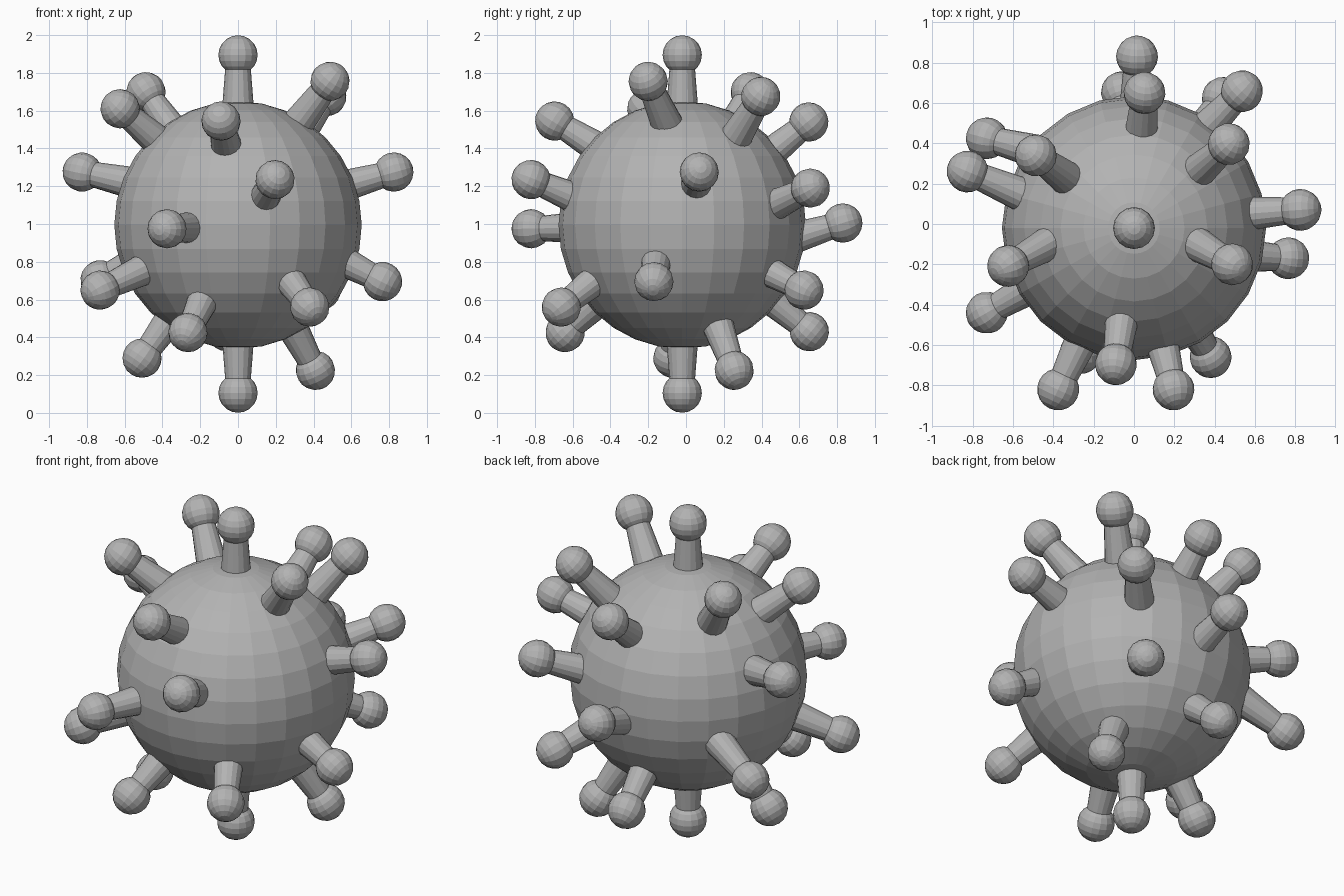
import bpy
import bmesh
from mathutils import Vector, Matrix

if "Cube" in bpy.data.objects:
    bpy.data.objects.remove(bpy.data.objects["Cube"], do_unlink=True)

CENTRE = Vector((0, -0.02, 0.995))
BODY_R, KNOB_R = 0.655, 0.104

grey = bpy.data.materials.new("plain_grey")
grey.use_nodes = True
colour = (0.45, 0.45, 0.45, 1)
grey.diffuse_color = colour
grey.node_tree.nodes["Principled BSDF"].inputs["Base Color"].default_value = colour


def add_object(name, bm):
    mesh = bpy.data.meshes.new(name)
    bm.to_mesh(mesh)
    bm.free()
    mesh.materials.append(grey)
    obj = bpy.data.objects.new(name, mesh)
    bpy.context.collection.objects.link(obj)
    return obj


def add_spike(name, tip, aim):
    """Tapered stalk from inside the body to a round knob, leaning towards aim."""
    tip, aim = Vector(tip), Vector(aim)
    axis = (tip - aim).normalized()
    turn = axis.to_track_quat('Z', 'Y').to_matrix().to_4x4()
    length = 0.33
    bm = bmesh.new()
    bmesh.ops.create_cone(bm, cap_ends=True, segments=16, radius1=0.088, radius2=0.062,
                          depth=length,
                          matrix=Matrix.Translation(tip - axis * length / 2) @ turn)
    bmesh.ops.create_uvsphere(bm, u_segments=16, v_segments=10, radius=KNOB_R,
                              matrix=Matrix.Translation(tip) @ turn)
    add_object(name, bm).location = CENTRE


# Faceted body
bm = bmesh.new()
bmesh.ops.create_uvsphere(bm, u_segments=24, v_segments=16, radius=BODY_R)
add_object("body", bm).location = CENTRE

# Knob centres measured from the body centre, with the point each stalk leans to
O = (0, 0, 0)
spikes = [
    ((0, 0, .9), O),
    ((0, 0, -.89), O),
    ((.487, -.18, .76), (0, .1, .12)),
    ((-.487, .36, .705), O),
    ((-.624, -.188, .615), (0, .16, .08)),
    ((.47, .416, .68), O),
    ((-.09, -.675, .55), (0, 0, .13)),
    ((.825, .09, .28), (0, .03, .05)),
    ((-.825, .28, .28), (0, -.07, .1)),
    ((.196, -.8, .24), (0, 0, -.1)),
    ((-.376, -.8, -.02), O),
    ((.765, -.15, -.3), (0, -.1, .1)),
    ((-.73, .445, -.29), (0, .25, .09)),
    ((-.73, -.42, -.345), O),
    ((.38, -.64, -.435), (0, 0, .08)),
    ((-.265, -.62, -.57), O),
    ((-.508, -.05, -.705), O),
    ((.41, .275, -.77), O),
    ((.052, .67, .545), O),
    ((.535, .678, .195), (-.06, .06, -.1)),
    ((.015, .85, .01), (0, 0, -.25)),
    ((.44, .645, -.345), O),
    ((-.06, .673, -.565), O),
]
for number, (tip, aim) in enumerate(spikes, 1):
    add_spike(f"spike_{number}", tip, aim)
